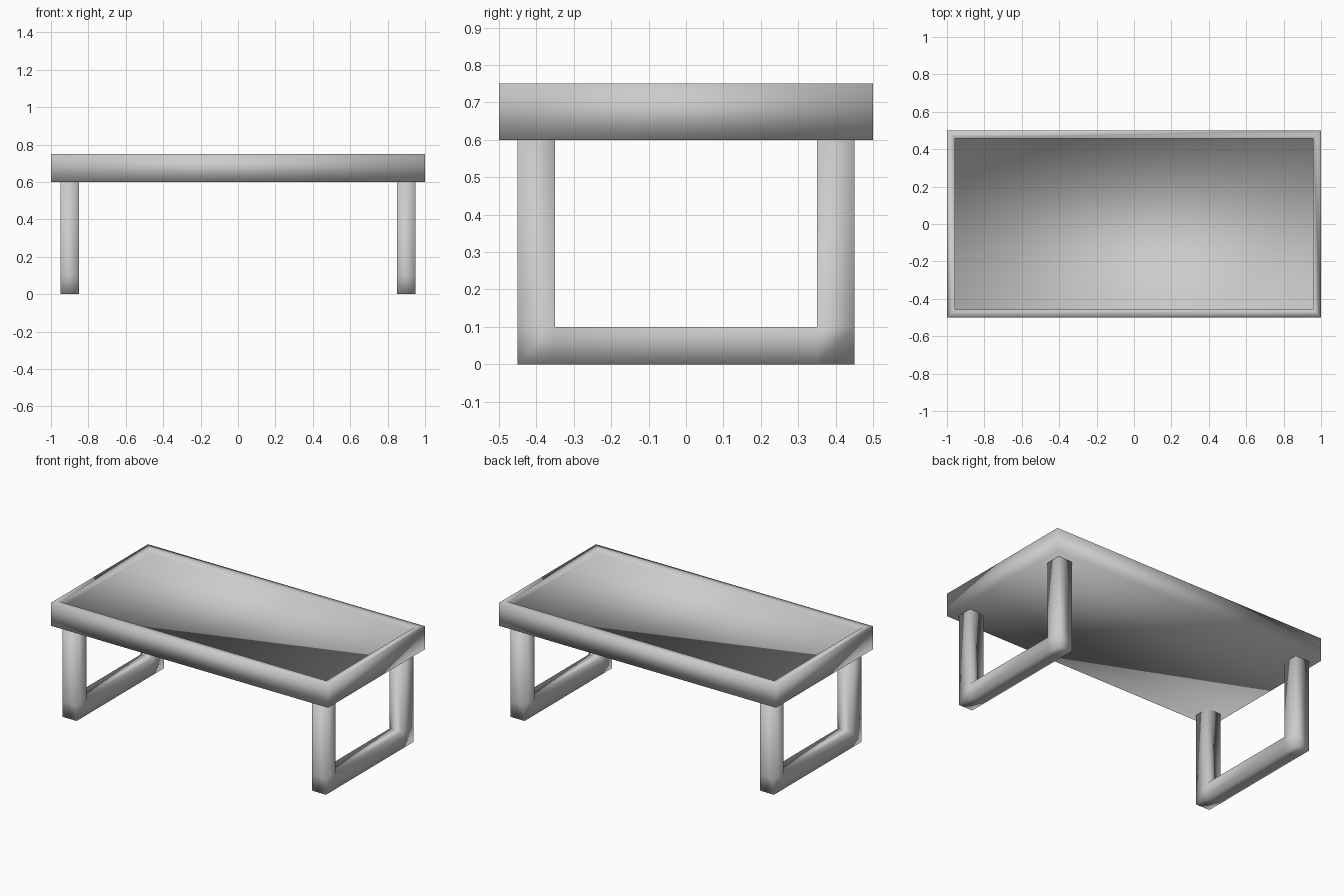
import bpy, bmesh
from mathutils import Vector

if "Cube" in bpy.data.objects:
    bpy.data.objects.remove(bpy.data.objects["Cube"])


def make_object(name, bm):
    """Turn a bmesh into a fully smooth-shaded object."""
    bmesh.ops.recalc_face_normals(bm, faces=bm.faces)
    for f in bm.faces:
        f.smooth = True
    mesh = bpy.data.meshes.new(name)
    bm.to_mesh(mesh)
    bm.free()
    obj = bpy.data.objects.new(name, mesh)
    bpy.context.collection.objects.link(obj)
    return obj


# Table top: slab with a shallow tray recess inside a narrow rim
def table_top():
    bm = bmesh.new()
    bmesh.ops.create_cube(bm, size=1)
    for v in bm.verts:
        v.co = Vector((v.co.x * 2, v.co.y, v.co.z * 0.15 + 0.675))
    bm.normal_update()
    top = max(bm.faces, key=lambda f: f.calc_center_median().z)
    bmesh.ops.inset_region(bm, faces=[top], thickness=0.06)
    floor = bmesh.ops.extrude_discrete_faces(bm, faces=[top])["faces"][0]
    # extrude_discrete_faces keeps the walls joined to the rim
    bmesh.ops.translate(bm, verts=floor.verts, vec=(0, 0, -0.035))
    return make_object("table_top", bm)


# U-shaped leg frame: two posts joined by a floor bar
def leg_frame(name, x):
    bm = bmesh.new()
    ys, zs = (-0.45, -0.35, 0.35, 0.45), (0, 0.1, 0.6)
    cells = [(0, 1), (0, 0), (1, 0), (2, 0), (2, 1)]
    for i, j in cells:
        ring = [(ys[i], zs[j]), (ys[i + 1], zs[j]),
                (ys[i + 1], zs[j + 1]), (ys[i], zs[j + 1])]
        bm.faces.new([bm.verts.new((x - 0.05, y, z)) for y, z in ring])
    bmesh.ops.remove_doubles(bm, verts=bm.verts, dist=1e-4)
    side = bmesh.ops.extrude_face_region(
        bm, geom=bm.faces[:], use_keep_orig=True)["geom"]
    moved = [g for g in side if isinstance(g, bmesh.types.BMVert)]
    bmesh.ops.translate(bm, verts=moved, vec=(0.1, 0, 0))
    return make_object(name, bm)


table_top()
for name, x in (("left_leg_frame", -0.9), ("right_leg_frame", 0.9)):
    leg_frame(name, x)
